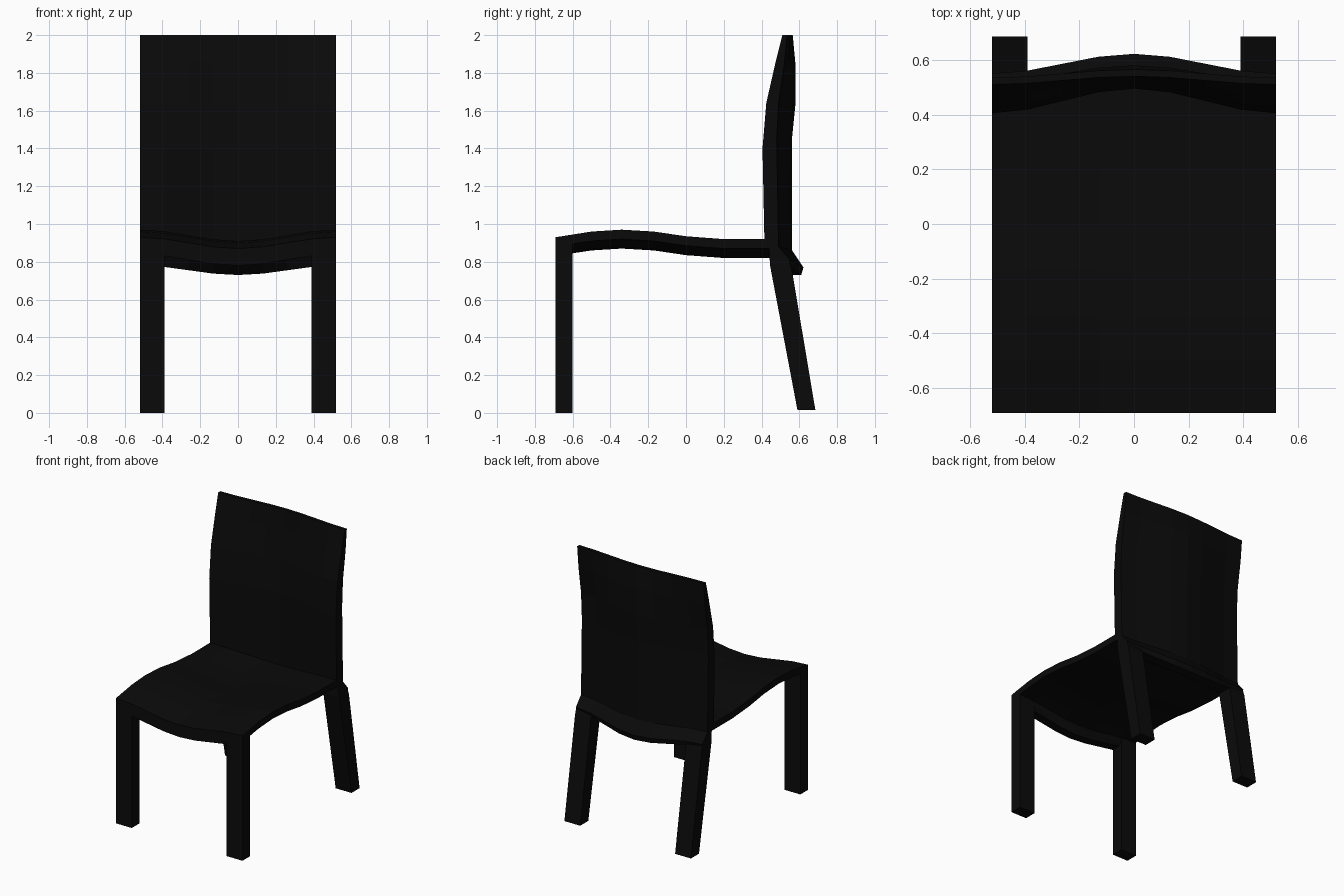
import bpy, bmesh, math

if "Cube" in bpy.data.objects:
    bpy.data.objects.remove(bpy.data.objects["Cube"])

black = bpy.data.materials.new("black")
black.diffuse_color = (0.003, 0.003, 0.003, 1)
black.use_nodes = True
black.node_tree.nodes["Principled BSDF"].inputs["Base Color"].default_value = black.diffuse_color


def loft(name, xs, section):
    """Skin a closed y-z section along x; section(x) returns its points."""
    bm = bmesh.new()
    rings = [[bm.verts.new((x, y, z)) for y, z in section(x)] for x in xs]
    n = len(rings[0])
    for a, b in zip(rings, rings[1:]):
        for i in range(n):
            j = (i + 1) % n
            bm.faces.new((a[i], a[j], b[j], b[i]))
    bm.faces.new(rings[0])
    bm.faces.new(rings[-1])
    bmesh.ops.recalc_face_normals(bm, faces=bm.faces)
    caps = [f for f in bm.faces if len(f.verts) > 4]
    bmesh.ops.triangulate(bm, faces=caps)
    me = bpy.data.meshes.new(name)
    bm.to_mesh(me)
    bm.free()
    me.materials.append(black)
    ob = bpy.data.objects.new(name, me)
    bpy.context.collection.objects.link(ob)
    return ob


HALF = 0.52
DIP = 0.06     # how far the seat sinks in the middle
# side profile at the outer edge: y, z, then the shift (dy, dz) at the middle
seat_top = [(-.69, .93), (-.5, .96), (-.34, .97), (-.17, .96), (0, .935), (.2, .92)]
seat_bottom = [(.44, .87), (.2, .87), (0, .885), (-.17, .91), (-.34, .92), (-.5, .91), (-.6, .895)]
back = [
    # front of the backrest, upwards
    (.415, .92, .085, -DIP), (.405, 1.4, .09, 0), (.425, 1.64, .085, 0),
    (.475, 1.86, .055, 0), (.51, 2.0, .03, 0),
    # rear of the backrest, downwards
    (.535, 2.0, .03, 0), (.52, 1.84, .06, 0), (.49, 1.64, .09, 0),
    (.48, 1.44, .08, 0), (.49, .88, .072, -.02),
    # rear lip under the backrest
    (.55, .81, .072, -.04), (.54, .78, .07, -.05), (.445, .78, .10, -.05),
]
front_lip = [(-.61, .85, 0, -.02), (-.625, .84, 0, -.06), (-.69, .84, 0, -.06)]
profile = ([(y, z, 0, -DIP) for y, z in seat_top] + back
           + [(y, z, 0, -.05) for y, z in seat_bottom] + front_lip)


# seat and backrest: one moulded shell, hollowed across its width
def shell_section(x):
    k = (1 + math.cos(math.pi * x / HALF)) / 2
    return [(y + k * dy, z + k * dz) for y, z, dy, dz in profile]


loft("seat_and_back", [HALF * (i / 4 - 1) for i in range(9)], shell_section)

# legs: upright in front, raked at the back
legs = {
    "front_leg": [(-.69, 0), (-.6, 0), (-.6, .90), (-.69, .92)],
    "back_leg": [(.59, .015), (.685, .015), (.56, .76), (.54, .82), (.445, .86), (.445, .78)],
}
for name, outline in legs.items():
    for side, s in (("left", -1), ("right", 1)):
        loft(f"{name}_{side}", [s * .39, s * HALF], lambda x: outline)
